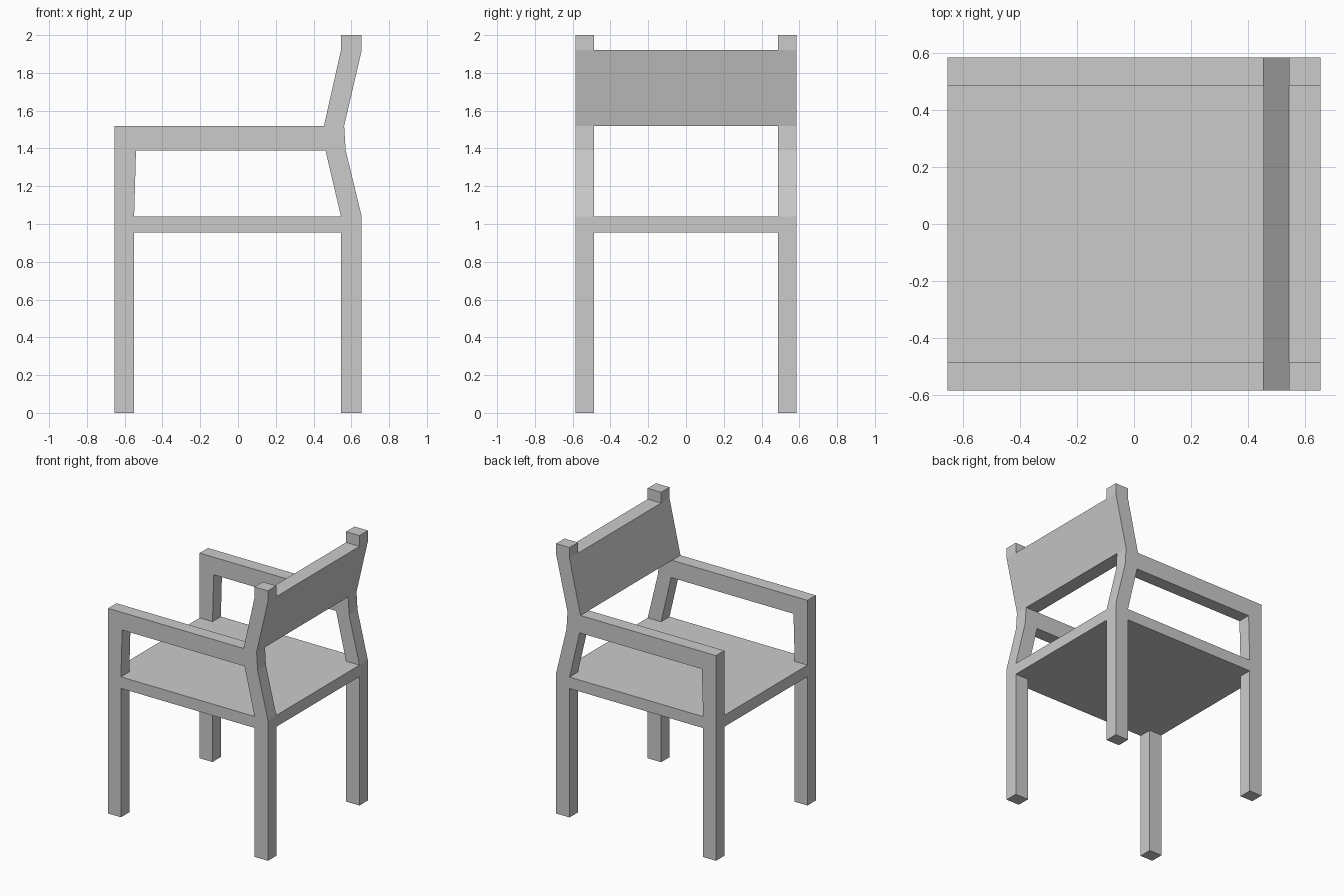
import bpy, bmesh

if "Cube" in bpy.data.objects:
    bpy.data.objects.remove(bpy.data.objects["Cube"])

OUT, IN = 0.585, 0.487   # outer and inner faces of the side frames

# Post profiles: (z, x of front edge, x of rear edge)
FRONT = [(0, -0.655, -0.55), (0.955, -0.655, -0.55), (1.04, -0.655, -0.55),
         (1.39, -0.655, -0.54), (1.52, -0.655, -0.54)]
BACK = [(0, 0.545, 0.655), (0.955, 0.545, 0.655), (1.04, 0.545, 0.655),
        (1.39, 0.463, 0.57), (1.52, 0.455, 0.562), (1.92, 0.545, 0.655),
        (2.0, 0.545, 0.655)]


def post(rows):
    """Quads stacked up a post."""
    return [[(a[1], a[0]), (a[2], a[0]), (b[2], b[0]), (b[1], b[0])]
            for a, b in zip(rows, rows[1:])]


def rail(i):
    """Quad joining the two posts between levels i and i + 1."""
    f0, f1, b0, b1 = FRONT[i], FRONT[i + 1], BACK[i], BACK[i + 1]
    return [(f0[2], f0[0]), (b0[1], b0[0]), (b1[1], b1[0]), (f1[2], f1[0])]


def extrude_profile(name, quads, y0, y1):
    """Extrude joined x-z quads from y0 to y1."""
    bm = bmesh.new()
    for q in quads:
        bm.faces.new([bm.verts.new((x, y0, z)) for x, z in q])
    bmesh.ops.remove_doubles(bm, verts=bm.verts[:], dist=1e-4)
    ext = bmesh.ops.extrude_face_region(bm, geom=bm.faces[:], use_keep_orig=True)
    moved = [v for v in ext["geom"] if isinstance(v, bmesh.types.BMVert)]
    bmesh.ops.translate(bm, verts=moved, vec=(0, y1 - y0, 0))
    bmesh.ops.recalc_face_normals(bm, faces=bm.faces[:])
    # merge coplanar strips on the straight sides
    bmesh.ops.dissolve_limit(bm, angle_limit=0.001, verts=bm.verts[:], edges=bm.edges[:])
    mesh = bpy.data.meshes.new(name)
    bm.to_mesh(mesh)
    bm.free()
    obj = bpy.data.objects.new(name, mesh)
    bpy.context.collection.objects.link(obj)
    return obj


# Side frames: front leg, kinked back leg, seat rail and armrest
side = post(FRONT) + post(BACK) + [rail(1), rail(3)]
extrude_profile("right_side_frame", side, -OUT, -IN)
extrude_profile("left_side_frame", side, IN, OUT)

# Seat panel, flush with the legs front and back
seat = [[(-0.655, 0.955), (0.655, 0.955), (0.655, 1.04), (-0.655, 1.04)]]
extrude_profile("seat", seat, -IN, IN)

# Sloping backrest, flush with the back posts
extrude_profile("backrest", post(BACK[4:6]), -IN, IN)
